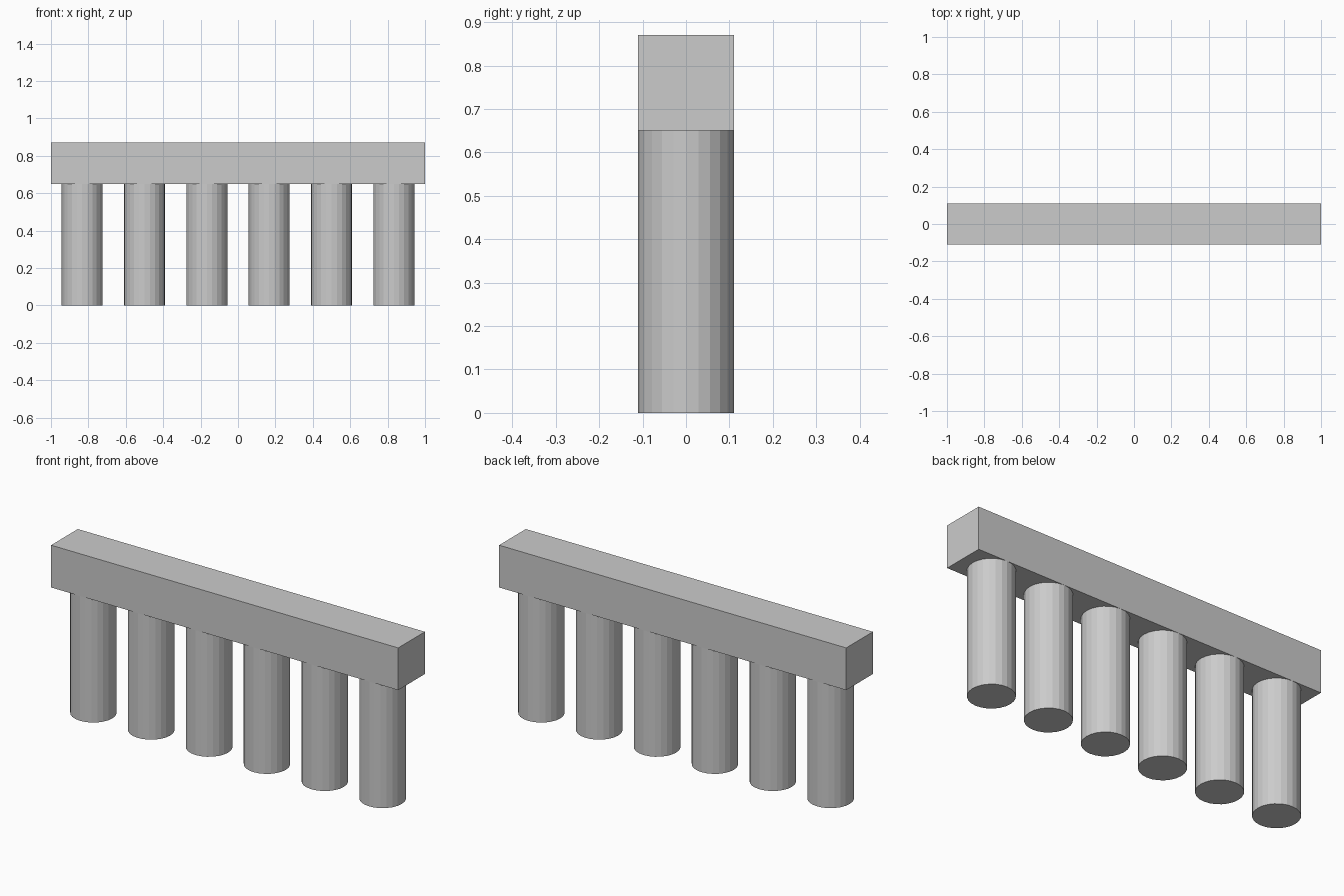
import bpy

if "Cube" in bpy.data.objects:
    bpy.data.objects.remove(bpy.data.objects["Cube"])

COUNT = 6
SPACING = 1 / 3
RADIUS = 0.11
COLUMN_HEIGHT = 0.65
BEAM_HEIGHT = 0.22

# Row of round columns
for i in range(COUNT):
    x = (i - (COUNT - 1) / 2) * SPACING
    bpy.ops.mesh.primitive_cylinder_add(
        vertices=24, radius=RADIUS, depth=COLUMN_HEIGHT,
        location=(x, 0, COLUMN_HEIGHT / 2))
    bpy.context.object.name = f"column_{i + 1}"

# Beam resting on the columns
bpy.ops.mesh.primitive_cube_add(
    size=1, location=(0, 0, COLUMN_HEIGHT + BEAM_HEIGHT / 2))
beam = bpy.context.object
beam.name = "beam"
beam.scale = (2, 2 * RADIUS, BEAM_HEIGHT)
bpy.ops.object.transform_apply(location=False, rotation=False, scale=True)
